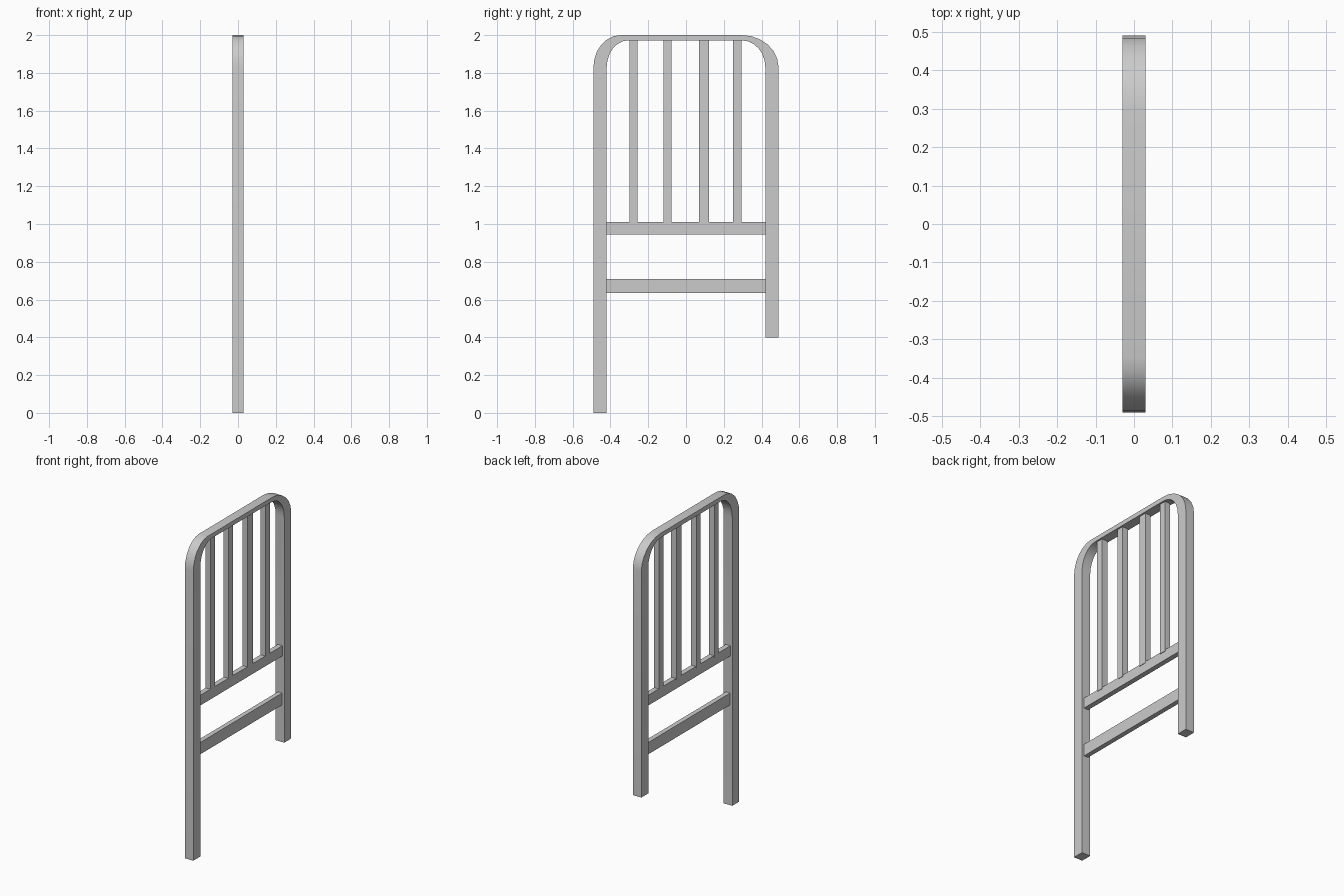
import bpy, bmesh, math

if "Cube" in bpy.data.objects:
    bpy.data.objects.remove(bpy.data.objects["Cube"])


def finish(name, bm):
    bmesh.ops.recalc_face_normals(bm, faces=bm.faces)
    me = bpy.data.meshes.new(name)
    bm.to_mesh(me)
    bm.free()
    ob = bpy.data.objects.new(name, me)
    bpy.context.collection.objects.link(ob)
    bpy.context.view_layer.objects.active = ob
    ob.select_set(True)
    bpy.ops.object.shade_smooth_by_angle(angle=math.radians(35))
    ob.select_set(False)
    return ob


def box(name, y0, y1, z0, z1, half_x):
    bm = bmesh.new()
    bmesh.ops.create_cube(bm, size=1)
    for v in bm.verts:
        v.co = (v.co.x * 2 * half_x,
                (y0 + y1) / 2 + v.co.y * (y1 - y0),
                (z0 + z1) / 2 + v.co.z * (z1 - z0))
    return finish(name, bm)


def corner(y_side, y_top, z_side, z_top, n=6):
    """Quarter ellipse from the post up to the top bar."""
    pts = []
    for i in range(n + 1):
        a = math.pi / 2 * i / n
        pts.append((y_top + (y_side - y_top) * math.cos(a),
                    z_side + (z_top - z_side) * math.sin(a)))
    return pts


# Bent frame: two posts of unequal length joined by a rounded top
outer = ([(-0.49, 0.0)] + corner(-0.49, -0.345, 1.83, 2.0)
         + corner(0.49, 0.295, 1.83, 2.0)[::-1] + [(0.49, 0.40)])
inner = ([(-0.42, 0.0)] + corner(-0.42, -0.305, 1.83, 1.972)
         + corner(0.42, 0.295, 1.83, 1.972)[::-1] + [(0.42, 0.40)])
bm = bmesh.new()
rings = []
for o, i in zip(outer, inner):
    rings.append([bm.verts.new((x, *p)) for x, p in
                  ((-0.03, o), (0.03, o), (0.03, i), (-0.03, i))])
for a, b in zip(rings, rings[1:]):
    for k in range(4):
        bm.faces.new((a[k], a[(k + 1) % 4], b[(k + 1) % 4], b[k]))
bm.faces.new(rings[0])
bm.faces.new(rings[-1][::-1])
finish("bent_frame", bm)

# Horizontal rails
box("upper_rail", -0.425, 0.425, 0.945, 1.01, 0.016)
box("lower_rail", -0.425, 0.425, 0.635, 0.71, 0.015)

# Vertical bars
for n, (y0, y1) in enumerate([(-0.30, -0.257), (-0.12, -0.077),
                              (0.07, 0.122), (0.25, 0.295)]):
    box(f"vertical_bar_{n + 1}", y0, y1, 1.0, 1.98, 0.019)
